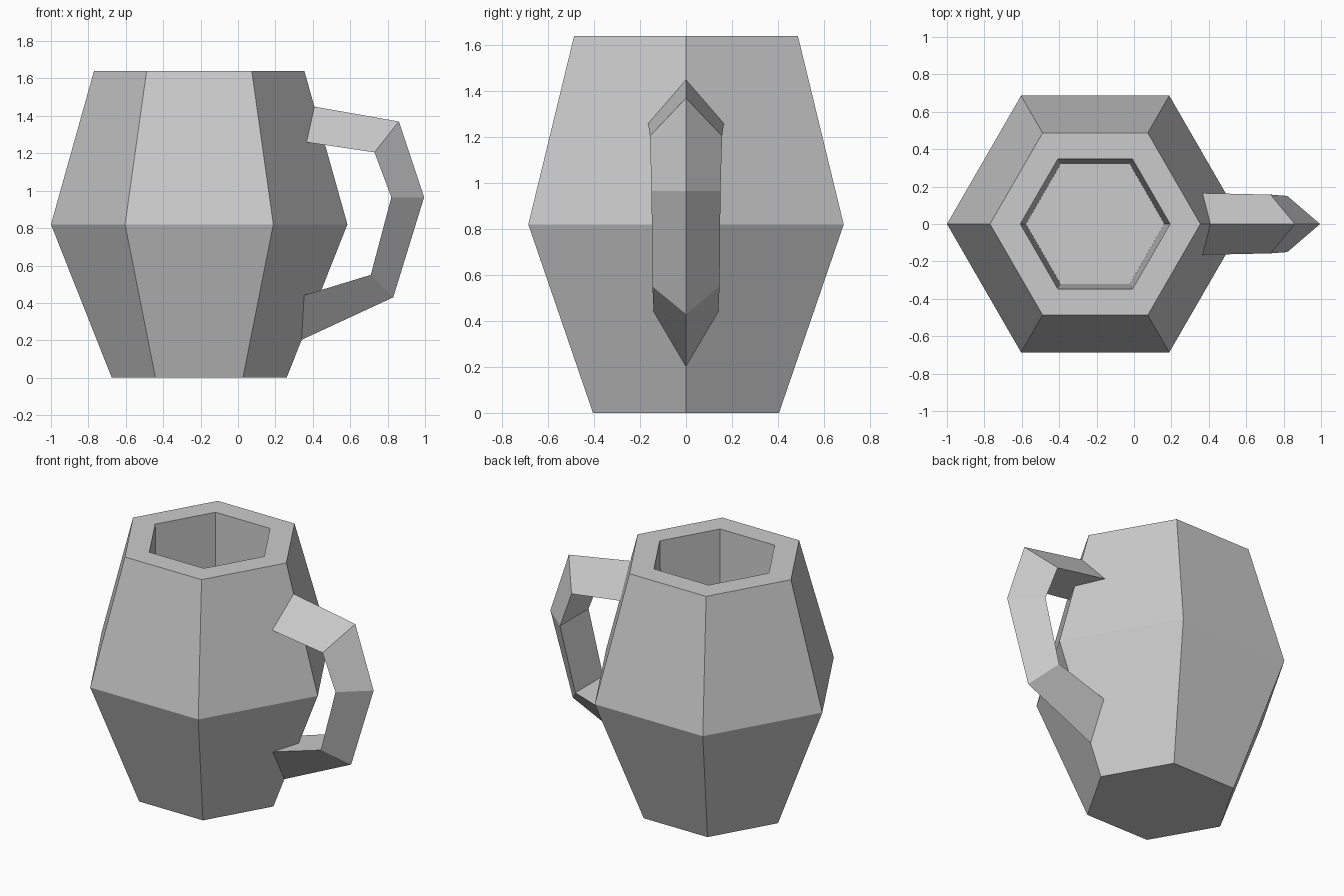
import bpy, bmesh
from math import cos, sin, pi

cube = bpy.data.objects.get("Cube")
if cube:
    bpy.data.objects.remove(cube, do_unlink=True)

grey = bpy.data.materials.new("plain grey")
grey.use_nodes = True
colour = (0.6, 0.6, 0.6, 1)
grey.diffuse_color = colour
grey.node_tree.nodes["Principled BSDF"].inputs["Base Color"].default_value = colour


def loft(name, rings, caps):
    """Bridge consecutive rings of points with quads, optionally capping both ends."""
    bm = bmesh.new()
    loops = [[bm.verts.new(p) for p in ring] for ring in rings]
    for a, b in zip(loops, loops[1:]):
        n = len(a)
        for i in range(n):
            j = (i + 1) % n
            bm.faces.new((a[i], a[j], b[j], b[i]))
    if caps:
        bm.faces.new(loops[0][::-1])
        bm.faces.new(loops[-1])
    bmesh.ops.recalc_face_normals(bm, faces=bm.faces)
    mesh = bpy.data.meshes.new(name)
    bm.to_mesh(mesh)
    bm.free()
    mesh.materials.append(grey)
    obj = bpy.data.objects.new(name, mesh)
    bpy.context.collection.objects.link(obj)
    return obj


# Hexagonal cup: outer wall, rim, then inner wall down to the floor
CENTRE_X = -0.2075
profile = [(0.4675, 0), (0.7925, 0.82), (0.5625, 1.64), (0.4, 1.64), (0.37, 0.15)]
loft("mug_body",
     [[(CENTRE_X + r * cos(k * pi / 3), r * sin(k * pi / 3), z) for k in range(6)]
      for r, z in profile], caps=True)

# Triangular handle: outer ridge (x, z), inner edge (x, z), half width
sections = [
    ((0.405, 1.45), (0.362, 1.26), 0.165),
    ((0.86, 1.37), (0.73, 1.205), 0.157),
    ((0.995, 0.965), (0.82, 0.965), 0.15),
    ((0.83, 0.43), (0.71, 0.55), 0.146),
    ((0.334, 0.2), (0.35, 0.44), 0.141),
]
loft("handle",
     [[(ox, 0, oz), (ix, w, iz), (ix, -w, iz)] for (ox, oz), (ix, iz), w in sections],
     caps=False)
